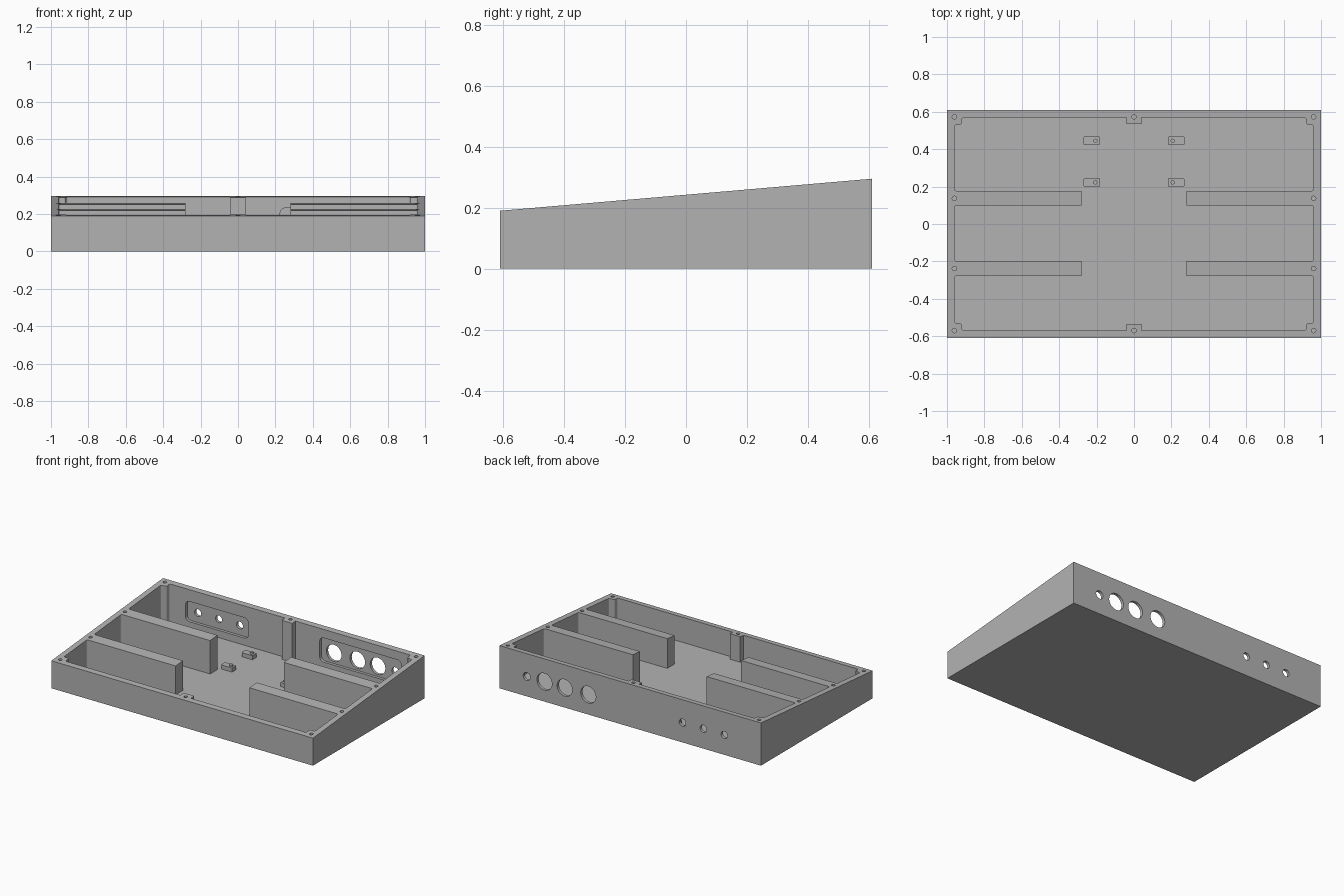
import bpy, bmesh
from mathutils import Matrix, Vector

cube = bpy.data.objects.get("Cube")
if cube:
    bpy.data.objects.remove(cube, do_unlink=True)

FLOOR = 0.02
FRONT, BACK = 0.19, 0.295      # wall heights
HALF_Y = 0.61

grey = bpy.data.materials.new("plain grey")
grey.use_nodes = True
colour = (0.45, 0.45, 0.45, 1)
grey.diffuse_color = colour
grey.node_tree.nodes["Principled BSDF"].inputs["Base Color"].default_value = colour


def top_z(y):
    return FRONT + (BACK - FRONT) * (y + HALF_Y) / (2 * HALF_Y)


def finish(name, bm):
    bmesh.ops.recalc_face_normals(bm, faces=bm.faces)
    mesh = bpy.data.meshes.new(name)
    bm.to_mesh(mesh)
    bm.free()
    mesh.materials.append(grey)
    obj = bpy.data.objects.new(name, mesh)
    bpy.context.collection.objects.link(obj)
    return obj


def prism(name, points, direction, radius=0, round_if=lambda v: True):
    """Extrude a closed outline, rounding the chosen extruded edges."""
    bm = bmesh.new()
    face = bm.faces.new([bm.verts.new(p) for p in points])
    d = Vector(direction)
    new = bmesh.ops.extrude_face_region(bm, geom=[face], use_keep_orig=True)["geom"]
    bmesh.ops.translate(bm, vec=d, verts=[g for g in new if isinstance(g, bmesh.types.BMVert)])
    if radius:
        edges = [e for e in bm.edges
                 if abs((e.verts[0].co - e.verts[1].co).normalized().dot(d.normalized())) > 0.99
                 and round_if(e.verts[0].co)]
        bmesh.ops.bevel(bm, geom=edges, offset=radius, segments=5, profile=0.5, affect='EDGES')
    return finish(name, bm)


def cylinder(name, centre, radius, depth, along_y=False):
    bm = bmesh.new()
    turn = Matrix.Rotation(1.5707963, 4, 'X') if along_y else Matrix()
    bmesh.ops.create_cone(bm, cap_ends=True, segments=32, radius1=radius, radius2=radius,
                          depth=depth, matrix=Matrix.Translation(centre) @ turn)
    return finish(name, bm)


def carve(obj, cutters):
    """Subtract every cutter, bake the result and drop the cutters."""
    for c in cutters:
        c.hide_render = True
        mod = obj.modifiers.new(c.name, 'BOOLEAN')
        mod.operation, mod.solver, mod.object = 'DIFFERENCE', 'EXACT', c
    graph = bpy.context.evaluated_depsgraph_get()
    baked = bpy.data.meshes.new_from_object(obj.evaluated_get(graph))
    obj.modifiers.clear()
    obj.data = baked
    for c in cutters:
        bpy.data.objects.remove(c, do_unlink=True)


# Wedge-shaped case body
side = [(-1, -HALF_Y, 0), (-1, HALF_Y, 0), (-1, HALF_Y, BACK), (-1, -HALF_Y, FRONT)]
case = prism("case", side, (2, 0, 0))
cutters = []

# Inner pocket, leaving ribs, corner posts and centre posts
half = [(.04, .535), (.04, .57), (.92, .57), (.92, .53), (.96, .53), (.96, .177),
        (.282, .177), (.282, .098), (.96, .098), (.96, -.199), (.282, -.199),
        (.282, -.277), (.96, -.277), (.96, -.53), (.92, -.53), (.92, -.57),
        (.04, -.57), (.04, -.535)]
outline = half + [(-x, y) for x, y in reversed(half)]
cutters.append(prism("pocket", [(x, y, FLOOR) for x, y in outline], (0, 0, 0.5),
                     0.012, lambda v: abs(v.x) > 0.9))

# Thinned panels inside the back wall
for x0, x1, z0, z1 in [(-.80, -.32, .07, .21), (.225, .85, .065, .232)]:
    rect = [(x0, .55, z0), (x1, .55, z0), (x1, .55, z1), (x0, .55, z1)]
    cutters.append(prism("panel_recess", rect, (0, 0.04, 0), 0.03))

# Connector holes through the back wall
for x, r in [(.79, .028), (.655, .058), (.50, .058), (.32, .058),
             (-.40, .025), (-.56, .025), (-.72, .025)]:
    cutters.append(cylinder("connector_hole", (x, .61, .137), r, 0.12, True))

# Screw holes in the rim
for x in (-.96, 0, .96):
    for y in (.573, .137, -.238, -.57):
        if x or abs(y) > 0.5:
            cutters.append(cylinder("screw_hole", (x, y, top_z(y)), 0.012, 0.16))

carve(case, cutters)

# Board supports on the floor, each with a small locating pin
for s in (-1, 1):
    for y in (.445, .222):
        base = [(s * x, y + dy, FLOOR - .005) for x, dy in
                ((.185, -.023), (.271, -.023), (.271, .023), (.185, .023))]
        prism("board_support", base, (0, 0, 0.033), 0.01, lambda v: abs(v.x) > 0.22)
        cylinder("locating_pin", (s * .207, y, FLOOR + .03), 0.011, 0.02)
